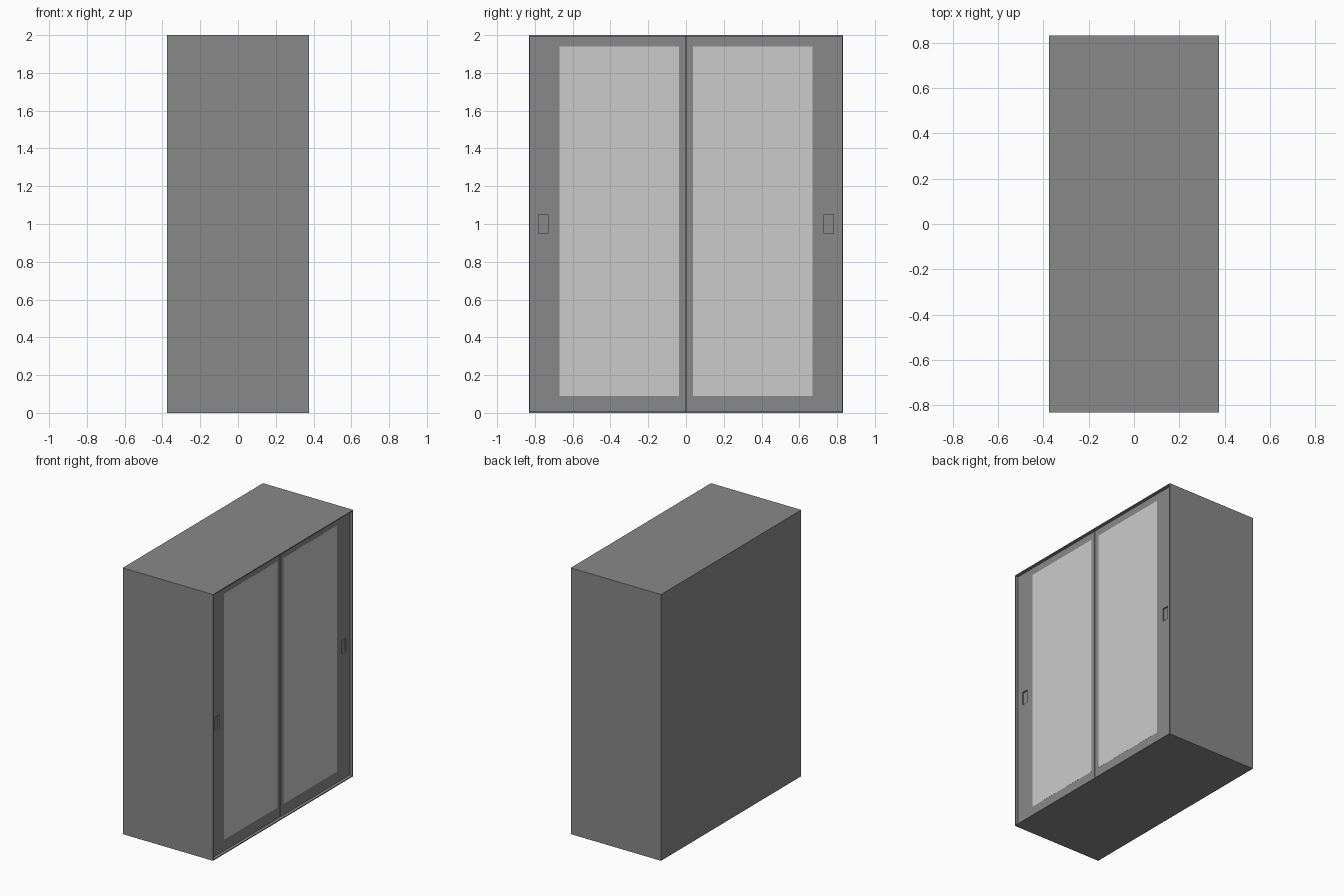
import bpy, bmesh

if "Cube" in bpy.data.objects:
    bpy.data.objects.remove(bpy.data.objects["Cube"])

X, Y, Z = 0.375, 0.832, 2.0     # half depth, half width, height
T = 0.007                       # carcass panel thickness
FACE = 0.353                    # door front plane, set back inside the carcass
DOOR = 0.03                     # door thickness


def box(name, lo, hi, mat=None):
    bm = bmesh.new()
    bmesh.ops.create_cube(bm, size=1)
    for v in bm.verts:
        v.co = [(a + b) / 2 + c * (b - a) for a, b, c in zip(lo, hi, v.co)]
    me = bpy.data.meshes.new(name)
    bm.to_mesh(me)
    bm.free()
    ob = bpy.data.objects.new(name, me)
    bpy.context.collection.objects.link(ob)
    if mat:
        me.materials.append(mat)
    return ob


def material(name, g):
    m = bpy.data.materials.new(name)
    m.diffuse_color = (g, g, g, 1)
    m.use_nodes = True
    m.node_tree.nodes["Principled BSDF"].inputs["Base Color"].default_value = m.diffuse_color
    return m


def cut(ob, cutter):
    cutter.hide_render = True
    cutter.hide_viewport = True
    mod = ob.modifiers.new("cut", 'BOOLEAN')
    mod.object = cutter
    mod.operation = 'DIFFERENCE'
    mod.solver = 'EXACT'


body = material("dark_grey", 0.25)
pane = material("light_grey", 0.52)

# Carcass: one block hollowed from the door side
carcass = box("carcass", (-X, -Y, 0), (X, Y, Z), body)
cut(carcass, box("carcass_cutter", (-X + T, -Y + T, T), (X + 0.1, Y - T, Z - T)))

# Two doors, each with a flush pale panel and a recessed finger pull
for s, side in ((-1, "left"), (1, "right")):
    def span(name, x0, x1, y0, y1, z0, z1, mat=None):
        ya, yb = sorted((s * y0, s * y1))
        return box(f"{side}_{name}", (x0, ya, z0), (x1, yb, z1), mat)

    door = span("door", FACE - DOOR, FACE, 0.003, Y - T, T, Z - T, body)
    span("door_panel", FACE - 0.005, FACE + 0.0005, 0.037, 0.67, 0.09, 1.94, pane)
    cut(door, span("pull_cutter", FACE - 0.012, FACE + 0.05,
                   0.73, 0.78, 0.95, 1.05))
